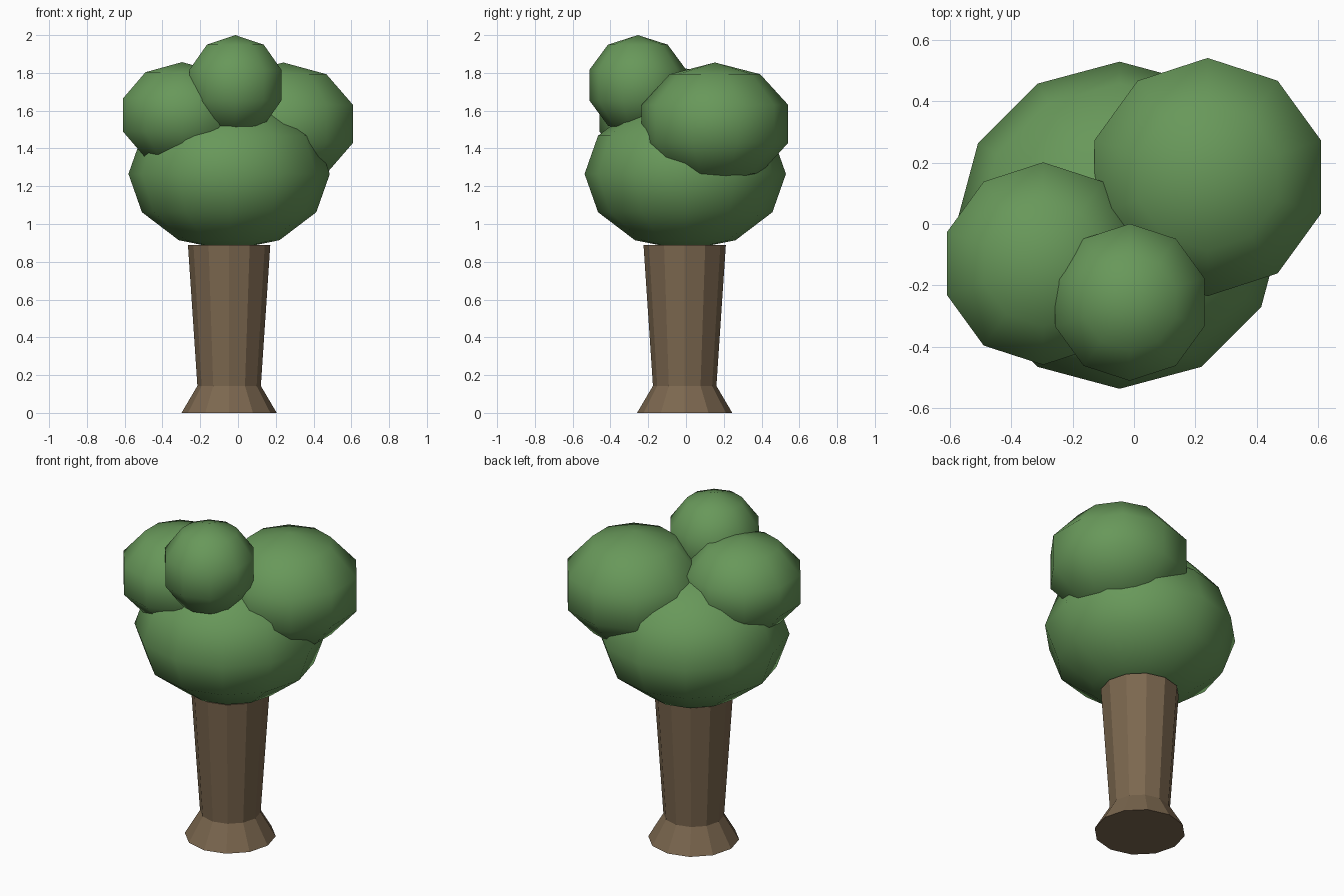
import bpy, bmesh, math

if "Cube" in bpy.data.objects:
    bpy.data.objects.remove(bpy.data.objects["Cube"])


def material(name, rgb):
    m = bpy.data.materials.new(name)
    m.diffuse_color = (*rgb, 1)
    m.use_nodes = True
    m.node_tree.nodes["Principled BSDF"].inputs["Base Color"].default_value = m.diffuse_color
    return m


LEAF = material("leaf_green", (0.138, 0.314, 0.102))
BARK = material("bark_brown", (0.20, 0.136, 0.078))


# Squashed low-poly leaf ball, smooth shaded
def leaf_ball(name, segments, rings, centre, radius, height):
    bpy.ops.mesh.primitive_uv_sphere_add(segments=segments, ring_count=rings, radius=1, location=centre)
    ob = bpy.context.object
    ob.name = name
    ob.scale = (radius, radius, height)
    bpy.ops.object.transform_apply(location=False, rotation=False, scale=True)
    # a vertex of every ring lies on the y axis
    ob.data.shade_smooth()
    ob.data.materials.append(LEAF)


leaf_ball("main_foliage", 12, 6, (-0.047, -0.004, 1.265), 0.533, 0.405)
leaf_ball("right_foliage", 10, 5, (0.24, 0.153, 1.53), 0.408, 0.325)
leaf_ball("left_foliage", 10, 5, (-0.296, -0.129, 1.577), 0.347, 0.28)
leaf_ball("top_foliage", 10, 5, (-0.014, -0.255, 1.735), 0.269, 0.265)

# Twelve-sided flat-shaded trunk with a flared foot
SIDES = 12
bm = bmesh.new()
loops = []
for r, z in ((0.252, 0.0), (0.168, 0.143), (0.218, 0.89)):
    loops.append([bm.verts.new((r * math.cos(math.tau * i / SIDES), r * math.sin(math.tau * i / SIDES), z))
                  for i in range(SIDES)])
for low, high in zip(loops, loops[1:]):
    for i in range(SIDES):
        j = (i + 1) % SIDES
        bm.faces.new((low[i], low[j], high[j], high[i]))
bm.faces.new(loops[0][::-1])
bm.faces.new(loops[-1])
mesh = bpy.data.meshes.new("trunk")
bm.to_mesh(mesh)
bm.free()
mesh.materials.append(BARK)
trunk = bpy.data.objects.new("trunk", mesh)
trunk.location = (-0.047, -0.007, 0)
bpy.context.collection.objects.link(trunk)
